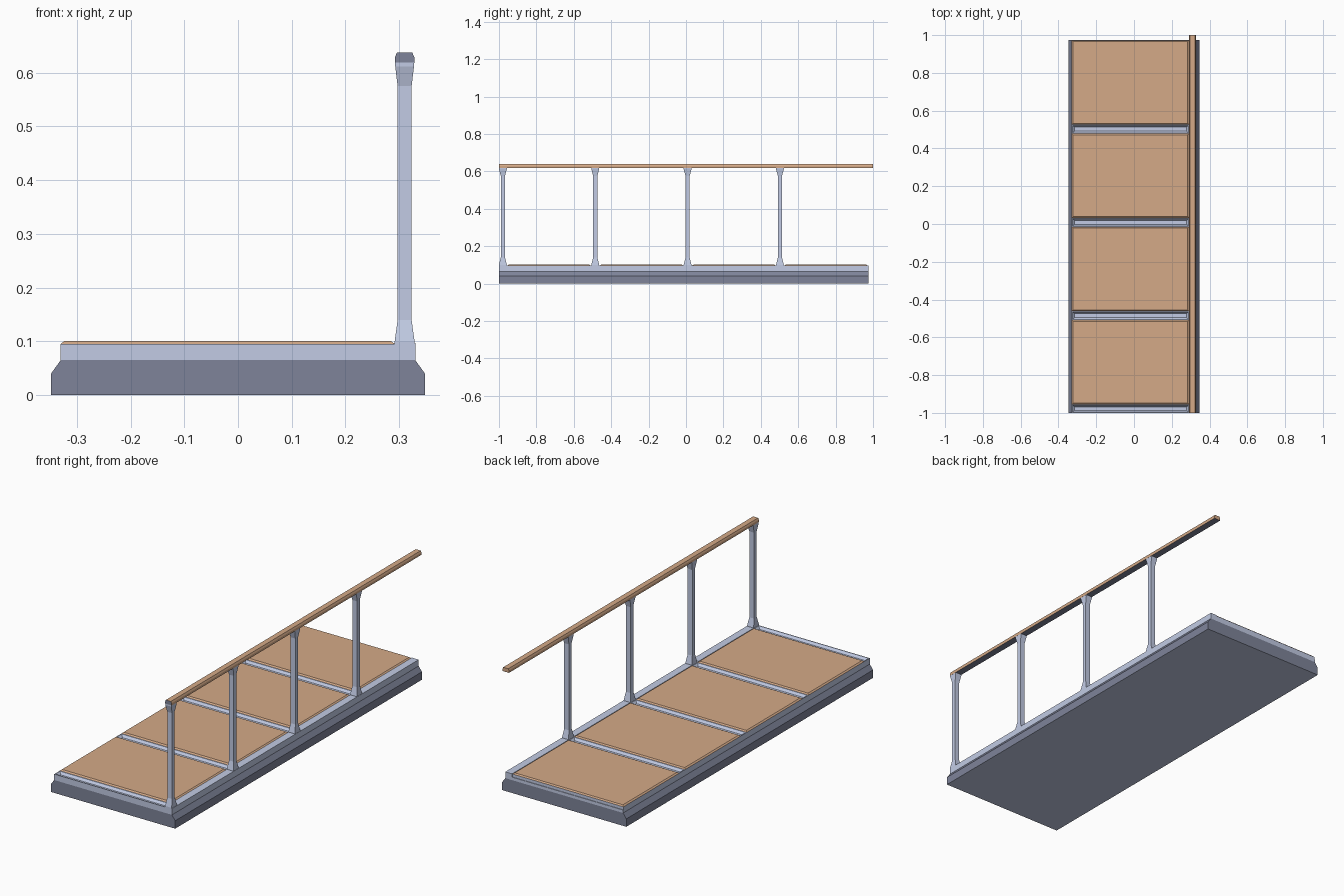
import bpy, bmesh

if "Cube" in bpy.data.objects:
    bpy.data.objects.remove(bpy.data.objects["Cube"])

def material(name, col):
    m = bpy.data.materials.new(name)
    m.diffuse_color = (*col, 1)
    m.use_nodes = True
    m.node_tree.nodes["Principled BSDF"].inputs["Base Color"].default_value = m.diffuse_color
    return m

LIGHT = material("light blue grey metal", (0.54, 0.60, 0.78))
DARK = material("dark grey base", (0.21, 0.23, 0.32))
WOOD = material("tan wood", (0.66, 0.40, 0.245))

def loft(name, rings, mats, rule=None):
    """Skin a list of equal vertex rings, cap both ends, colour faces by rule."""
    bm = bmesh.new()
    vs = [[bm.verts.new(p) for p in r] for r in rings]
    n = len(vs[0])
    for a, b in zip(vs, vs[1:]):
        for i in range(n):
            j = (i + 1) % n
            bm.faces.new((a[i], a[j], b[j], b[i]))
    bm.faces.new(vs[0])
    bm.faces.new(vs[-1])
    bmesh.ops.recalc_face_normals(bm, faces=bm.faces)
    bm.normal_update()
    if rule:
        for f in bm.faces:
            f.material_index = rule(f)
    me = bpy.data.meshes.new(name)
    bm.to_mesh(me)
    bm.free()
    for m in mats:
        me.materials.append(m)
    ob = bpy.data.objects.new(name, me)
    bpy.context.collection.objects.link(ob)
    return ob

def extrude_y(name, profile, y0, y1, mats, rule=None):
    return loft(name, [[(x, y, z) for x, z in profile] for y in (y0, y1)], mats, rule)

def rect(x0, x1, y0, y1, z):
    return [(x0, y0, z), (x1, y0, z), (x1, y1, z), (x0, y1, z)]

Y0, Y1 = -1.0, 0.975
STEP = (Y1 - Y0) / 4

# Dark plinth with chamfered long edges and a light underside
extrude_y("base_plinth", [(-.348, 0), (.348, 0), (.348, .04), (.33, .065), (-.33, .065), (-.348, .04)],
          Y0, Y1, [DARK, LIGHT], lambda f: int(f.normal.z < -.9))

# Light floor slab and side curb
extrude_y("floor_frame", [(-.33, .065), (.292, .065), (.292, .08), (-.33, .08)], Y0, Y1, [LIGHT])
extrude_y("side_curb", [(.292, .065), (.33, .065), (.33, .097), (.292, .097)], Y0, Y1, [LIGHT])

for i in range(4):
    y = Y0 + i * STEP
    a, b = y + .045, y + STEP - .003
    # Floor panel: light body with a bevelled wooden top
    loft(f"floor_panel_{i + 1}",
         [rect(-.33, .292, a, b, .08), rect(-.33, .292, a, b, .095), rect(-.323, .284, a + .007, b - .006, .101)],
         [LIGHT, WOOD], lambda f: int(f.calc_center_median().z > .096))
    # Cross bar with a sunken channel along it
    lo, hi = (y if i == 0 else y - .003), a
    loft(f"cross_bar_{i + 1}",
         [rect(-.33, .292, lo, hi, .08), rect(-.33, .292, lo, hi, .095),
          rect(-.326, .288, lo + .004, hi - .004, .095), rect(-.315, .279, lo + .013, hi - .013, .083)],
         [LIGHT])
    # Post flared at foot and head
    c = y + .021
    sections = [(.085, .0185, .021), (.1, .0185, .021), (.14, .013, .011),
                (.575, .013, .011), (.612, .0175, .021), (.619, .0175, .021)]
    loft(f"railing_post_{i + 1}",
         [rect(.31 - hx, .31 + hx, c - hy, c + hy, z) for z, hx, hy in sections], [LIGHT])

# Wooden handrail with dark underside and dark front cap
extrude_y("handrail", [(.292, .618), (.328, .618), (.328, .629), (.324, .638), (.296, .638), (.292, .629)],
          -1, 1, [WOOD, DARK], lambda f: int(f.normal.z < -.9 or f.normal.y < -.9))
